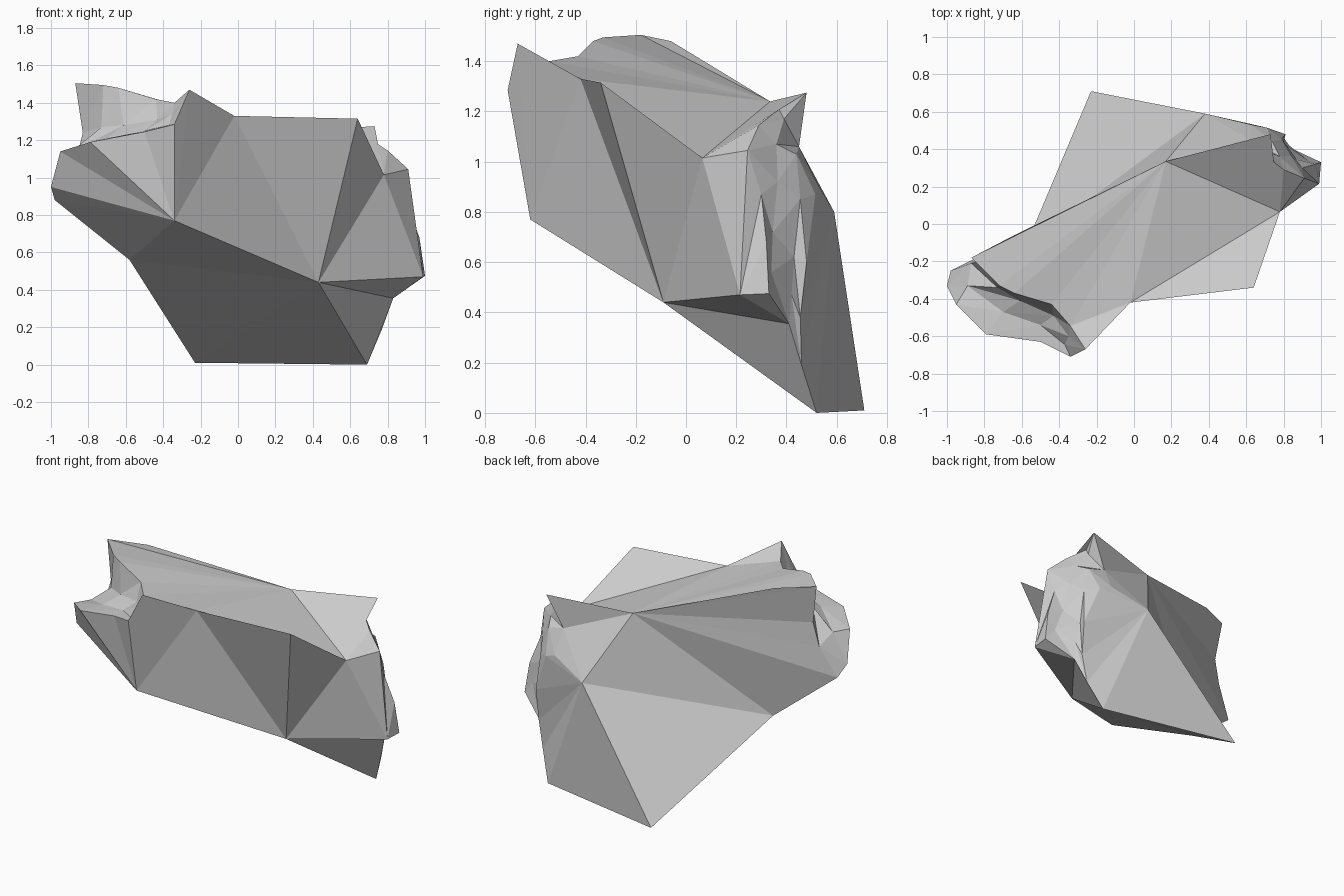
import bpy, bmesh

if "Cube" in bpy.data.objects:
    bpy.data.objects.remove(bpy.data.objects["Cube"])

bm = bmesh.new()


def pt(x, y, z):
    return bm.verts.new((x, y, z))


def row(*coords):
    return [pt(*c) for c in coords]


def tri(a, b, c):
    if len({a, b, c}) == 3 and not bm.faces.get((a, b, c)):
        bm.faces.new((a, b, c))


def fan(hub, chain):
    for a, b in zip(chain, chain[1:]):
        tri(hub, a, b)


def strip(p, q):
    """Zip two chains of any length into a band of triangles."""
    i = j = 0
    while i < len(p) - 1 or j < len(q) - 1:
        if j == len(q) - 1 or (i < len(p) - 1 and (i + 1) / (len(p) - 1) <= (j + 1) / (len(q) - 1)):
            tri(p[i], p[i + 1], q[j])
            i += 1
        else:
            tri(p[i], q[j + 1], q[j])
            j += 1


# Main corners of the block
horn = pt(-0.26, -0.67, 1.47)
top_l = pt(-0.02, -0.42, 1.33)
top_r = pt(0.64, -0.34, 1.315)
front_r = pt(0.43, -0.09, 0.44)
front_l = pt(-0.34, -0.62, 0.77)
under_l = pt(-0.58, -0.12, 0.56)
foot_r = pt(0.69, 0.52, 0.0)
foot_l = pt(-0.23, 0.71, 0.01)
side_r = pt(0.78, 0.065, 1.015)
corner_r = pt(0.99, 0.215, 0.47)
keel = pt(0.83, 0.41, 0.355)
back_top = pt(0.17, 0.335, 1.24)
back_mid = pt(0.38, 0.59, 0.80)
spike = pt(0.73, 0.48, 1.275)
notch = pt(0.62, 0.45, 1.06)
tip = pt(-0.98, -0.25, 0.88)

# Left scoop: upper rim, wall foot, floor and lip
rim = row((-0.87, -0.18, 1.505), (-0.72, -0.33, 1.495), (-0.64, -0.37, 1.48),
          (-0.44, -0.43, 1.42), (-0.34, -0.545, 1.40)) + [horn]
wall = row((-0.83, -0.20, 1.24), (-0.73, -0.34, 1.27), (-0.61, -0.41, 1.28),
           (-0.43, -0.49, 1.31), (-0.35, -0.60, 1.34)) + [horn]
floor = row((-0.87, -0.21, 1.08), (-0.89, -0.33, 1.14), (-0.70, -0.47, 1.21),
            (-0.50, -0.54, 1.25), (-0.37, -0.645, 1.28)) + [horn]
lip = [tip] + row((-1.0, -0.33, 0.95), (-0.95, -0.43, 1.14), (-0.79, -0.59, 1.19),
                  (-0.50, -0.63, 1.245), (-0.34, -0.71, 1.285)) + [horn]
strip(rim, wall)
strip(wall, floor)
strip(floor, lip)
shoulder = pt(-0.64, -0.06, 1.48)

# Right fracture: ridges running from the spike down to the keel
ridge = row((0.70, 0.37, 1.21), (0.80, 0.29, 1.145), (0.91, 0.245, 1.045),
            (0.90, 0.30, 0.87), (0.97, 0.32, 0.68), (1.0, 0.33, 0.475))
groove = row((0.70, 0.39, 1.17), (0.78, 0.36, 1.07), (0.84, 0.365, 0.92),
             (0.87, 0.345, 0.72), (0.93, 0.34, 0.56))
step = row((0.74, 0.44, 1.03), (0.79, 0.455, 0.85), (0.80, 0.43, 0.62), (0.83, 0.42, 0.47))
back_edge = row((0.63, 0.53, 0.90), (0.71, 0.515, 0.87), (0.81, 0.48, 0.60),
                (0.805, 0.455, 0.38), (0.77, 0.46, 0.19))
strip([spike] + ridge + [keel], [spike] + groove + [keel])
strip([spike] + groove + [keel], [spike, notch] + step + [keel])
strip([notch] + step + [keel], [notch] + back_edge + [foot_r])

# Top facets
fan(back_top, [shoulder] + rim[:-1] + [top_l, side_r, spike, notch, back_mid])
tri(rim[-2], horn, top_l)
tri(top_l, top_r, side_r)
# Front and right facets
fan(front_l, [under_l] + lip + [top_l, front_r])
fan(front_r, [top_l, top_r, side_r, corner_r, keel, foot_r])
fan(side_r, [spike] + ridge[:3])
fan(corner_r, [side_r] + ridge[2:] + [keel])
# Underside facets
tri(front_l, front_r, under_l)
fan(front_r, [foot_r, foot_l, under_l])
# Back facets
fan(back_mid, [back_top, under_l, foot_l, foot_r] + back_edge[::-1] + [notch])
fan(back_top, [under_l, tip, floor[0], wall[0], rim[0], shoulder])

bmesh.ops.recalc_face_normals(bm, faces=bm.faces)
mesh = bpy.data.meshes.new("rock_shard")
bm.to_mesh(mesh)
bm.free()
rock = bpy.data.objects.new("rock_shard", mesh)
bpy.context.collection.objects.link(rock)
